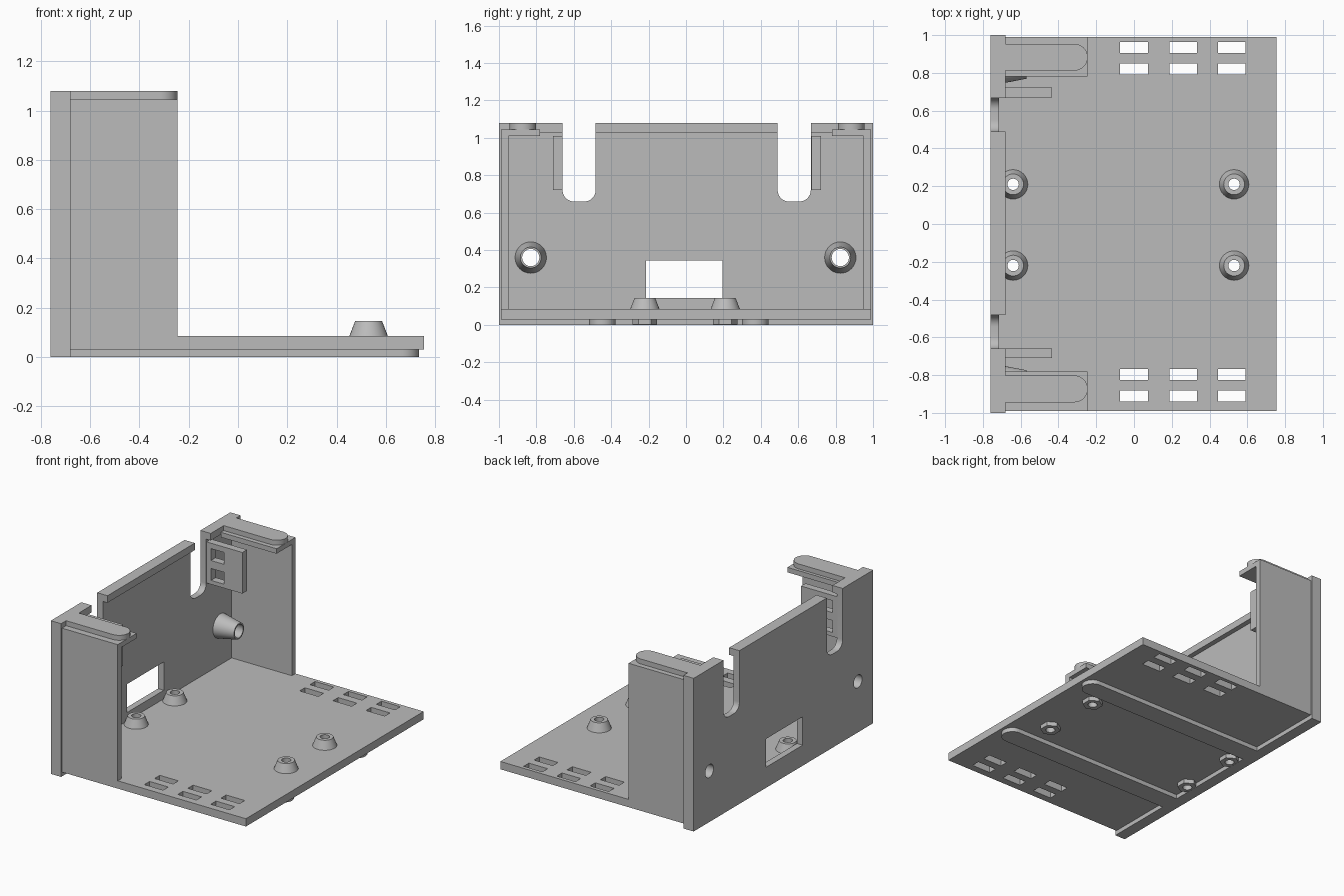
import bpy
import math

if "Cube" in bpy.data.objects:
    bpy.data.objects.remove(bpy.data.objects["Cube"], do_unlink=True)

grey = bpy.data.materials.new("plain_grey")
grey.use_nodes = True
COLOUR = (0.5, 0.5, 0.5, 1)
grey.diffuse_color = COLOUR
grey.node_tree.nodes["Principled BSDF"].inputs["Base Color"].default_value = COLOUR


def prism(name, points, low, high, place):
    """Extrude a closed outline; place maps (u, v, height) to x, y, z."""
    n = len(points)
    verts = [place(u, v, h) for h in (low, high) for u, v in points]
    faces = [tuple(reversed(range(n))), tuple(range(n, 2 * n))]
    faces += [(i, (i + 1) % n, n + (i + 1) % n, n + i) for i in range(n)]
    mesh = bpy.data.meshes.new(name)
    mesh.from_pydata(verts, [], faces)
    mesh.materials.append(grey)
    obj = bpy.data.objects.new(name, mesh)
    bpy.context.collection.objects.link(obj)
    return obj


def upright(u, v, h):
    return (u, v, h)


def along_x(u, v, h):
    return (h, u, v)


def box(name, x, y, z):
    return prism(name, [(x[0], y[0]), (x[1], y[0]), (x[1], y[1]), (x[0], y[1])], *z, upright)


def arc(cx, cy, r, start, end, steps=12):
    angles = [math.radians(start + (end - start) * i / steps) for i in range(steps + 1)]
    return [(cx + r * math.cos(a), cy + r * math.sin(a)) for a in angles]


def cone(name, centre, r1, r2, depth, axis="Z", sides=32):
    turn = (0, math.pi / 2, 0) if axis == "X" else (0, 0, 0)
    bpy.ops.mesh.primitive_cone_add(vertices=sides, radius1=r1, radius2=r2, depth=depth,
                                    location=centre, rotation=turn)
    obj = bpy.context.object
    obj.name = name
    obj.data.materials.append(grey)
    return obj


def activate(obj):
    bpy.ops.object.select_all(action="DESELECT")
    obj.select_set(True)
    bpy.context.view_layer.objects.active = obj


def cut(obj, cutters):
    for cutter in cutters:
        cutter.hide_render = True
        mod = obj.modifiers.new("cut", "BOOLEAN")
        mod.operation, mod.solver, mod.object = "DIFFERENCE", "EXACT", cutter
        activate(obj)
        bpy.ops.object.modifier_apply(modifier=mod.name)
        bpy.data.objects.remove(cutter, do_unlink=True)


def smooth(obj):
    activate(obj)
    bpy.ops.object.shade_smooth_by_angle(angle=math.radians(35))


def rail(name, x0, x1, y, z):
    """Straight strip with a half-round end."""
    r = 0.071
    smooth(prism(name, [(x0, y - r)] + arc(x1 - r, y, r, -90, 90, 20) + [(x0, y + r)], *z, upright))


POSTS = [(x, y) for x in (-0.64, 0.53) for y in (-0.22, 0.21)]
BOSSES = [("right", -0.83), ("left", 0.825)]

# End wall: thick border around a thin recessed panel
wall = box("end_wall", (-0.76, -0.68), (-1, 1), (0, 1.08))
cutters = [box("recess", (-0.715, -0.6), (-0.95, 0.95), (0.085, 1.03)),
           box("window", (-0.9, -0.6), (-0.215, 0.195), (0.145, 0.345))]
for y0, y1 in ((-0.66, -0.483), (0.49, 0.667)):
    r = 0.06
    outline = arc(y0 + r, 0.66 + r, r, 180, 270, 8) + arc(y1 - r, 0.66 + r, r, 270, 360, 8)
    cutters.append(prism("notch", outline + [(y1, 1.2), (y0, 1.2)], -0.9, -0.6, along_x))
for side, y in BOSSES:
    cutters.append(cone("hole", (-0.7, y, 0.36), 0.046, 0.046, 0.4, "X"))
cut(wall, cutters)
smooth(wall)

# Hollow bosses on the inside of the wall
for side, y in BOSSES:
    boss = cone("wall_boss_" + side, (-0.645, y, 0.36), 0.085, 0.056, 0.15, "X")
    cut(boss, [cone("hole", (-0.65, y, 0.36), 0.046, 0.046, 0.4, "X")])
    smooth(boss)

# Base plate with strap slots and screw holes
plate = box("base_plate", (-0.68, 0.755), (-0.99, 0.99), (0.03, 0.085))
cutters = [box("slot", (x - 0.073, x + 0.073), (y - 0.029, y + 0.029), (-0.1, 0.2))
           for x in (0, 0.26, 0.518) for y in (-0.91, -0.797, 0.82, 0.935)]
cutters += [cone("hole", (x, y, 0.05), 0.03, 0.03, 0.4) for x, y in POSTS]
cut(plate, cutters)
smooth(plate)

# Screw posts above the plate, hexagonal collars below
for i, (x, y) in enumerate(POSTS, 1):
    post = cone(f"post_{i}", (x, y, 0.115), 0.078, 0.055, 0.06)
    collar = cone(f"hex_collar_{i}", (x, y, 0.0155), 0.066, 0.066, 0.029, sides=6)
    for part in (post, collar):
        cut(part, [cone("hole", (x, y, 0.05), 0.03, 0.03, 0.4)])
        smooth(part)

# Rails under the plate
rail("under_rail_right", -0.68, 0.735, -0.447, (0, 0.03))
rail("under_rail_left", -0.68, 0.735, 0.37, (0, 0.03))

# Side walls with top shelf and rail, and the pierced tabs beside the notches
for side, s, rail_y, tab_y in (("right", -1, -0.873, (-0.71, -0.66)),
                               ("left", 1, 0.883, (0.67, 0.722))):
    def span(a, b):
        return sorted((s * a, s * b))
    box("side_wall_" + side, (-0.68, -0.245), span(0.95, 0.99), (0.085, 1.045))
    box("top_shelf_" + side, (-0.68, -0.245), span(0.78, 0.95), (1.01, 1.045))
    rail("top_rail_" + side, -0.68, -0.245, rail_y, (1.045, 1.08))
    tab = box("tab_" + side, (-0.72, -0.435), tab_y, (0.72, 1.01))
    cut(tab, [box("opening", (-0.68, -0.58), span(0.6, 0.8), (z - 0.042, z + 0.042))
              for z in (0.79, 0.93)])
